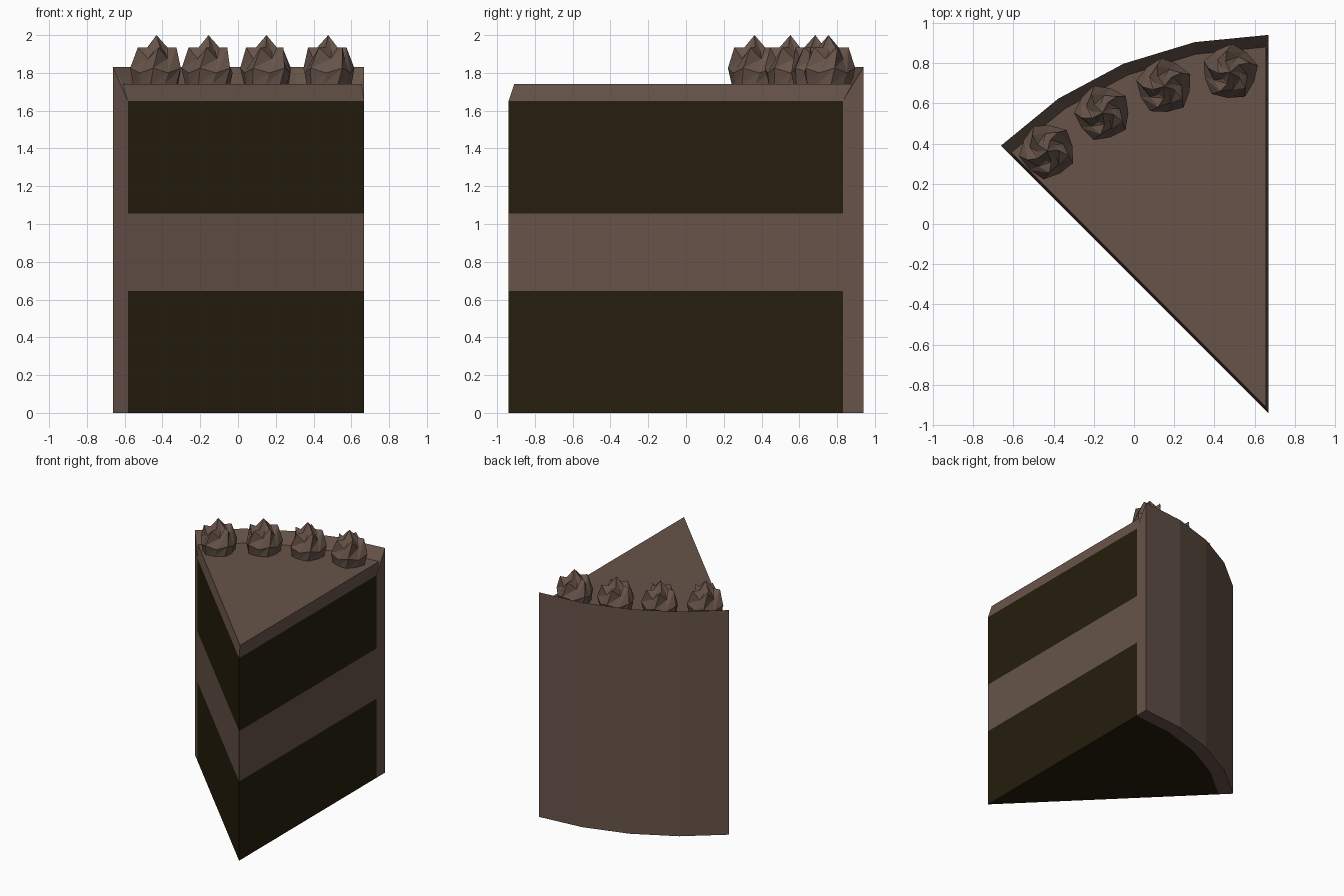
import bpy, bmesh
from math import sin, cos, pi, radians

if "Cube" in bpy.data.objects:
    bpy.data.objects.remove(bpy.data.objects["Cube"])

TIP = (0.668, -0.94)
R_IN, R_TOP, R_OUT = 1.77, 1.82, 1.88      # sponge, top icing, outer icing radii
SEG, SPAN, INSET = 4, radians(45), 0.0125
Z_SPONGE1, Z_SPONGE2, Z_EDGE, Z_TOP, Z_RIM = 0.645, 1.055, 1.65, 1.74, 1.83


def material(name, colour):
    m = bpy.data.materials.new(name)
    m.diffuse_color = (*colour, 1)
    m.use_nodes = True
    m.node_tree.nodes["Principled BSDF"].inputs["Base Color"].default_value = m.diffuse_color
    return m


def add_object(name, bm, mat):
    me = bpy.data.meshes.new(name)
    bm.to_mesh(me)
    bm.free()
    me.materials.append(mat)
    ob = bpy.data.objects.new(name, me)
    bpy.context.collection.objects.link(ob)
    return ob


def polar(r, a, z):
    return (TIP[0] - r * sin(a), TIP[1] + r * cos(a), z)


def arc(r, z, pad=0.0):
    return [polar(r, pad + (SPAN - 2 * pad) * i / SEG, z) for i in range(SEG + 1)]


icing = material("icing", (0.135, 0.088, 0.067))
sponge = material("sponge", (0.019, 0.013, 0.004))

# Whole slice as one closed shell: face index 0 = icing, 1 = sponge
bm = bmesh.new()


def face(points, index=0):
    bm.faces.new([bm.verts.new(p) for p in points]).material_index = index


def strip(a, b):
    for i in range(SEG):
        face([a[i], a[i + 1], b[i + 1], b[i]])


top_tip = polar(INSET / sin(SPAN / 2), SPAN / 2, Z_TOP)
top = arc(R_TOP, Z_TOP, INSET / R_TOP)
rim, foot, inner = arc(R_OUT, Z_RIM), arc(R_OUT, 0), arc(R_IN, 0)

# Cut faces with their layers, back icing band and bevelled top edge
for a, k in ((0, 0), (SPAN, -1)):
    levels = [0, Z_SPONGE1, Z_SPONGE2, Z_EDGE]
    for j, index in enumerate((1, 0, 1)):
        z0, z1 = levels[j:j + 2]
        face([polar(0, a, z0), polar(R_IN, a, z0), polar(R_IN, a, z1), polar(0, a, z1)], index)
    face([foot[k], rim[k]] + [polar(R_IN, a, z) for z in reversed(levels)])
    face([polar(0, a, Z_EDGE), polar(R_IN, a, Z_EDGE), top[k], top_tip])
    face([polar(R_IN, a, Z_EDGE), rim[k], top[k]])

# Back wall, sloping rim, top and underside
strip(foot, rim)
strip(rim, top)
strip(inner, foot)
face([top_tip] + top)
face([polar(0, 0, 0)] + inner, 1)
bmesh.ops.remove_doubles(bm, verts=bm.verts, dist=1e-4)
bmesh.ops.recalc_face_normals(bm, faces=bm.faces)

# Separate the shell into icing and sponge
for index, (name, mat) in enumerate((("icing_shell", icing), ("sponge_layers", sponge))):
    part = bm.copy()
    bmesh.ops.delete(part, geom=[f for f in part.faces if f.material_index != index], context='FACES')
    for f in part.faces:
        f.material_index = 0
    add_object(name, part, mat)

# Piped icing dollops: five-lobed swirls with a pointed crown
# ring: (lobe radius, groove radius, lobe z, groove z, twist)
RINGS = [(0.125, 0.115, 0.0, 0.0, 0.0),
         (0.142, 0.128, 0.085, 0.06, 0.12),
         (0.108, 0.088, 0.195, 0.135, 0.35),
         (0.058, 0.050, 0.195, 0.175, 0.6)]
N = 10


def dollop(name, angle):
    bm = bmesh.new()
    cx, cy, _ = polar(1.705, angle, 0)
    rings = []
    for lobe_r, groove_r, lobe_z, groove_z, twist in RINGS:
        ring = []
        for i in range(N):
            r, z = (lobe_r, lobe_z) if i % 2 == 0 else (groove_r, groove_z)
            t = 2 * pi * i / N + twist + angle
            ring.append(bm.verts.new((cx + r * cos(t), cy + r * sin(t), Z_TOP + z)))
        rings.append(ring)
    peak = bm.verts.new((cx, cy, 2.0))
    for a, b in zip(rings, rings[1:]):
        for i in range(N):
            j = (i + 1) % N
            bm.faces.new((a[i], a[j], b[j]))
            bm.faces.new((a[i], b[j], b[i]))
    for i in range(N):
        bm.faces.new((rings[-1][i], rings[-1][(i + 1) % N], peak))
    bm.faces.new(rings[0][::-1])
    add_object(name, bm, icing)


for k in range(4):
    dollop(f"icing_dollop_{k + 1}", SPAN * (k + 0.57) / SEG)
